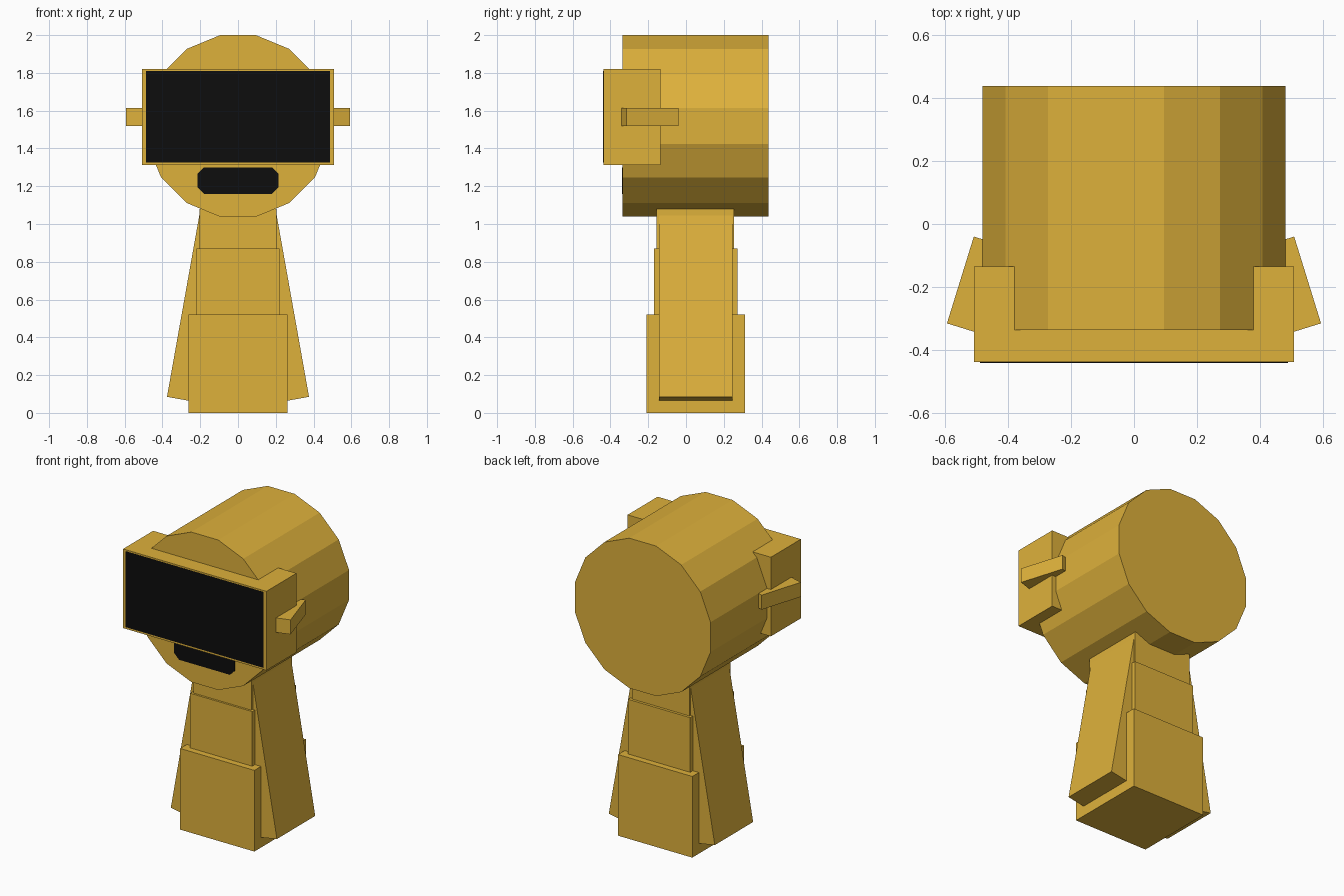
import bpy
import bmesh
from math import radians, sin, cos, pi
from mathutils import Matrix, Vector

cube = bpy.data.objects.get("Cube")
if cube:
    bpy.data.objects.remove(cube, do_unlink=True)


def make_material(name, colour):
    mat = bpy.data.materials.new(name)
    mat.use_nodes = True
    mat.diffuse_color = colour
    mat.node_tree.nodes["Principled BSDF"].inputs["Base Color"].default_value = colour
    return mat


GOLD = make_material("gold", (0.73, 0.44, 0.044, 1))
BLACK = make_material("black", (0.004, 0.004, 0.004, 1))


def finish(name, bm, mat):
    bmesh.ops.recalc_face_normals(bm, faces=bm.faces)
    mesh = bpy.data.meshes.new(name)
    bm.to_mesh(mesh)
    bm.free()
    mesh.materials.append(mat)
    obj = bpy.data.objects.new(name, mesh)
    bpy.context.collection.objects.link(obj)
    return obj


def box(name, low, high, mat=GOLD):
    low, high = Vector(low), Vector(high)
    bm = bmesh.new()
    place = Matrix.Translation((low + high) / 2) @ Matrix.Diagonal((*(high - low), 1))
    bmesh.ops.create_cube(bm, size=1, matrix=place)
    return finish(name, bm, mat)


def prism(name, outline, y0, y1, mat=GOLD):
    """Extrude an outline of (x, z) points from y0 to y1."""
    bm = bmesh.new()
    face = bm.faces.new([bm.verts.new((x, y0, z)) for x, z in outline])
    new = bmesh.ops.extrude_face_region(bm, geom=[face])["geom"]
    verts = [v for v in new if isinstance(v, bmesh.types.BMVert)]
    bmesh.ops.translate(bm, verts=verts, vec=(0, y1 - y0, 0))
    return finish(name, bm, mat)


# Stepped body
box("body_base", (-0.263, -0.21, 0), (0.263, 0.312, 0.52))
box("body_middle", (-0.22, -0.17, 0.4), (0.22, 0.272, 0.87))
box("body_neck", (-0.205, -0.157, 0.7), (0.205, 0.255, 1.08))

# Head: sixteen-sided drum lying front to back
sides, radius = 16, 0.49
angles = [(i + 0.5) * 2 * pi / sides for i in range(sides)]
prism("head", [(radius * sin(a), 1.519 + radius * cos(a)) for a in angles], -0.336, 0.438)

# Visor block with its dark screen
box("visor", (-0.508, -0.438, 1.313), (0.508, -0.134, 1.82))
box("visor_screen", (-0.488, -0.44, 1.325), (0.488, -0.434, 1.81), BLACK)

# Mouth plate with clipped corners
w, h, c = 0.215, 0.07, 0.035
quarter = [(w, h - c), (w - c, h)]
outline = quarter + [(-x, z) for x, z in reversed(quarter)]
outline += [(-x, -z) for x, z in outline]
prism("mouth", [(x, 1.23 + z) for x, z in outline], -0.34, -0.333, BLACK)

# Splayed side panels and swept ear bars, placed by their outer corner
for side, s in (("left", 1), ("right", -1)):
    panel = box(side + "_side_panel",
                (min(0, -0.2 * s), -0.143, 0), (max(0, -0.2 * s), 0.245, 1.0))
    panel.location = (0.376 * s, 0, 0.085)
    panel.rotation_euler.y = radians(-10.1) * s

    ear = box(side + "_ear_bar",
              (min(0, -0.13 * s), 0, 1.52), (max(0, -0.13 * s), 0.288, 1.613))
    ear.location = (0.593 * s, -0.315, 0)
    ear.rotation_euler.z = radians(17.2) * s
